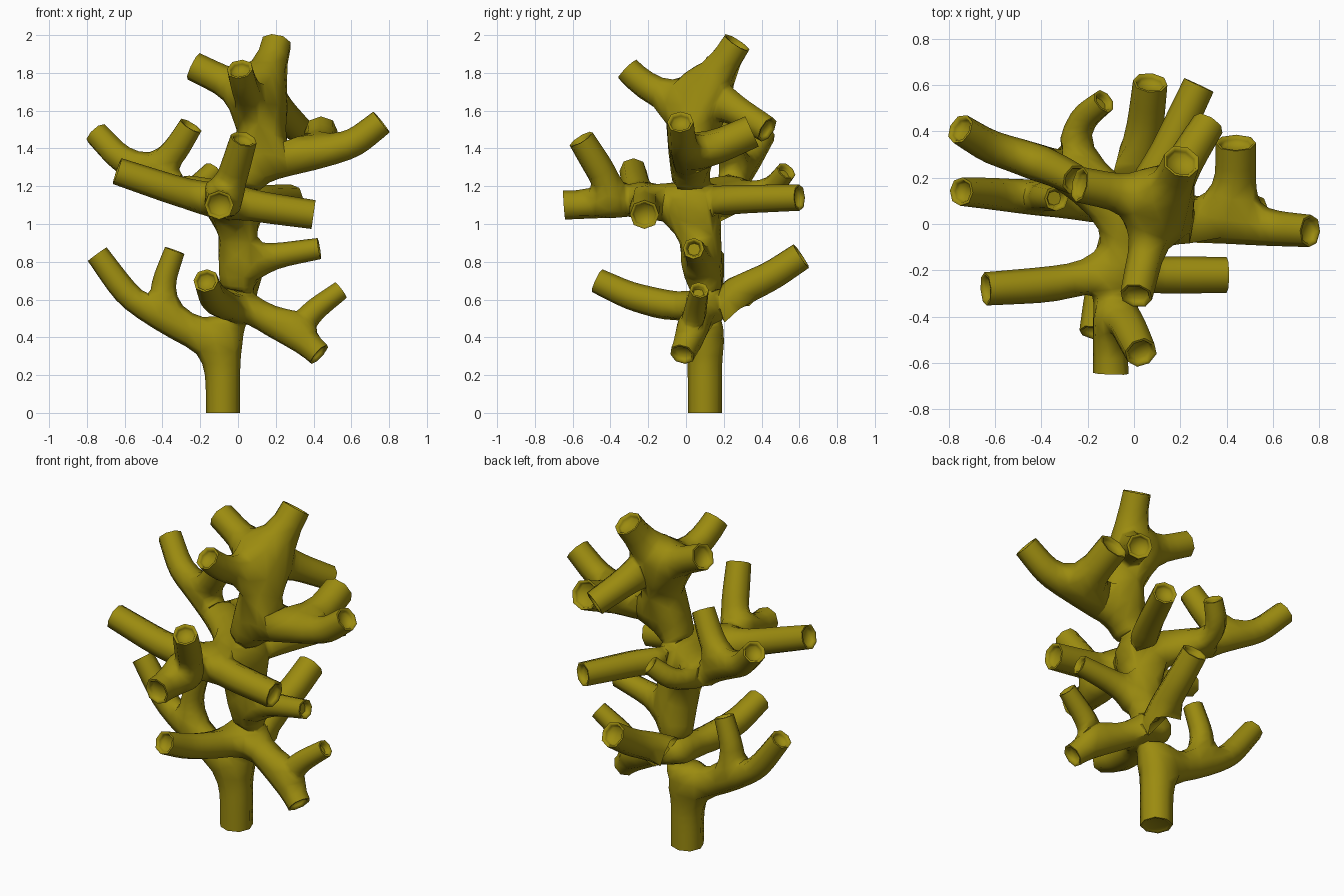
import bpy, bmesh
from mathutils import Vector

if "Cube" in bpy.data.objects:
    bpy.data.objects.remove(bpy.data.objects["Cube"])

nodes, radii, edges, leaves = [], [], [], []
THICK = 1.12


def node(p, r):
    nodes.append(Vector(p))
    radii.append(r * THICK)
    return len(nodes) - 1


def branch(start, pts, r0=0.085, r1=0.075, tip=True):
    """Chain of skeleton nodes growing from an existing node."""
    out, prev = [], start
    for i, p in enumerate(pts):
        t = (i + 1) / len(pts)
        n = node(p, r0 + (r1 - r0) * t)
        edges.append((prev, n))
        out.append(n)
        prev = n
    if tip:
        leaves.append(prev)
    return out


# Trunk
base = node((-.08, .1, 0), .087)
trunk = branch(base, [(-.08, .1, .2), (-.075, .1, .4), (-.02, .11, .57), (0, .1, .76), (-.01, .06, .94),
                      (0, .02, 1.13), (.09, .02, 1.32), (.12, .04, 1.5), (.13, .09, 1.67)], .088, .095, False)
t_low, t_mid, t_small, t_up, t_right, t_top = (trunk[i] for i in (1, 2, 3, 5, 6, 8))

# Crown
branch(t_top, [(.17, .18, 1.82), (.205, .27, 1.96)], .085, .078)
branch(t_top, [(-.04, .13, 1.74), (-.235, .17, 1.835)], .082, .075)
branch(t_top, [(.07, -.08, 1.67), (.03, -.22, 1.73), (.01, -.31, 1.82)], .085, .068)
branch(t_top, [(.22, .27, 1.6), (.32, .43, 1.5)], .085, .07)

# Upper right arm with a fork
a = branch(t_right, [(.26, .01, 1.34), (.43, -.01, 1.365), (.62, -.02, 1.43), (.76, -.03, 1.54)], .09, .068)
branch(a[1], [(.44, .17, 1.41), (.44, .35, 1.49)], .09, .085)

# Upper left arm with two forks
a = branch(t_up, [(-.13, .11, 1.15), (-.26, .21, 1.16), (-.42, .27, 1.25), (-.62, .33, 1.34), (-.75, .41, 1.48)], .09, .065)
branch(a[2], [(-.33, .23, 1.39), (-.25, .19, 1.52)], .078, .065)
branch(a[1], [(-.27, .36, 1.15), (-.22, .46, 1.19), (-.13, .53, 1.28)], .075, .053)

# Front arm with three forks
a = branch(t_up, [(-.05, -.11, 1.12), (-.085, -.23, 1.12), (-.09, -.36, 1.12), (-.1, -.645, 1.1)], .09, .075)
branch(a[1], [(-.34, -.26, 1.18), (-.64, -.28, 1.28)], .083, .07)
branch(a[1], [(.12, -.22, 1.09), (.4, -.22, 1.05)], .085, .075)
branch(a[2], [(-.02, -.45, 1.28), (.03, -.555, 1.45)], .083, .068)

# Back arm
branch(t_up, [(.12, .26, 1.13), (.28, .6, 1.14)], .08, .068)

# Small right arm
branch(t_small, [(.19, .06, .83), (.43, .04, .87)], .075, .055)

# Lower arms: front, back, forked right, forked left
branch(t_mid, [(-.08, -.11, .57), (-.14, -.3, .62), (-.17, -.47, .7)], .085, .065)
branch(t_mid, [(.02, .28, .65), (.05, .43, .71), (.07, .61, .83)], .085, .073)
a = branch(t_mid, [(.16, .06, .49), (.3, .03, .43), (.43, -.02, .31)], .08, .065)
branch(a[1], [(.41, .05, .55), (.545, .07, .65)], .068, .05)
a = branch(t_low, [(-.22, .1, .42), (-.4, .11, .49), (-.6, .13, .64), (-.745, .14, .84)], .09, .06)
branch(a[1], [(-.4, .12, .68), (-.335, .11, .86)], .07, .053)
leaves.append(base)

# Skin the skeleton
me = bpy.data.meshes.new("skeleton")
me.from_pydata(nodes, edges, [])
tmp = bpy.data.objects.new("skeleton", me)
bpy.context.collection.objects.link(tmp)
skin = tmp.modifiers.new("Skin", 'SKIN')
skin.branch_smoothing = 0.0
for i, s in enumerate(me.skin_vertices[0].data):
    s.radius = (radii[i], radii[i])
    s.use_root = i == base
body = bpy.data.meshes.new_from_object(tmp.evaluated_get(bpy.context.evaluated_depsgraph_get()))
bpy.data.objects.remove(tmp)

# Hollow, crisp-edged tips
bm = bmesh.new()
bm.from_mesh(body)
bmesh.ops.recalc_face_normals(bm, faces=bm.faces)
crease = bm.edges.layers.float.new("crease_edge")
nbr = {b: nodes[a] for a, b in edges}
nbr[base] = nodes[base + 1]
for leaf in leaves:
    d = (nodes[leaf] - nbr[leaf]).normalized()
    caps = [f for f in bm.faces if f.normal.dot(d) > 0.7]
    cap = min(caps, key=lambda f: (f.calc_center_median() - nodes[leaf]).length)
    for e in cap.edges:
        e[crease] = 1
    depth = 0.006 if leaf == base else 0.03
    bmesh.ops.inset_individual(bm, faces=[cap], thickness=0.018)
    for e in cap.edges:
        e[crease] = 0.8
    bmesh.ops.inset_individual(bm, faces=[cap], thickness=0.018, depth=-depth)
bm.to_mesh(body)
bm.free()
body.name = "coral"

coral = bpy.data.objects.new("branching_coral", body)
bpy.context.collection.objects.link(coral)
sub = coral.modifiers.new("Subdivision", 'SUBSURF')
sub.levels = sub.render_levels = 1
bpy.context.view_layer.objects.active = coral
coral.select_set(True)
bpy.ops.object.modifier_apply(modifier=sub.name)
bpy.ops.object.shade_smooth_by_angle(angle=1.15)

mat = bpy.data.materials.new("olive_coral")
mat.diffuse_color = (0.33, 0.26, 0.005, 1)
mat.use_nodes = True
mat.node_tree.nodes["Principled BSDF"].inputs["Base Color"].default_value = mat.diffuse_color
body.materials.append(mat)
